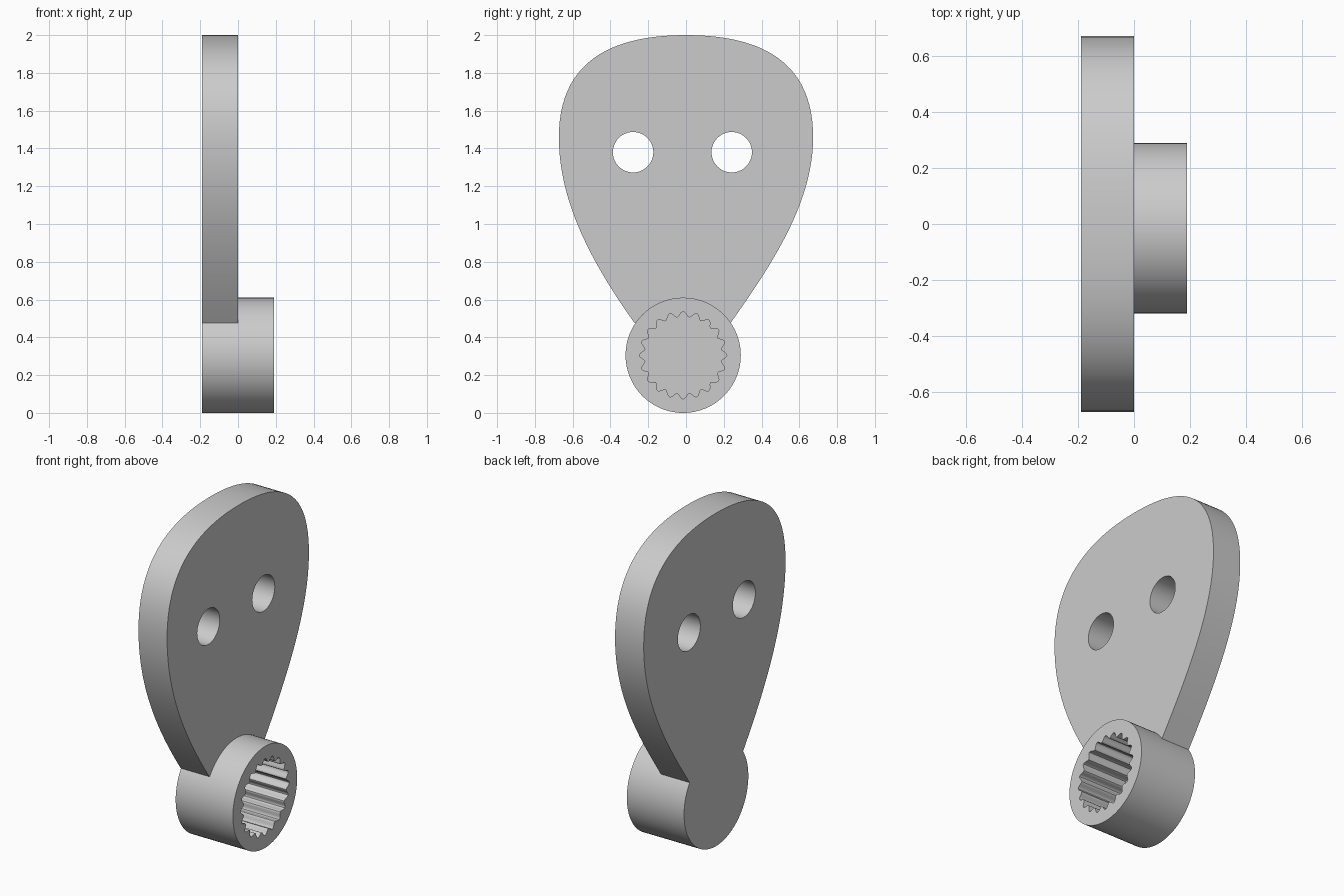
import bpy, bmesh, math
from mathutils import Vector
from mathutils.geometry import interpolate_bezier

cube = bpy.data.objects.get("Cube")
if cube:
    bpy.data.objects.remove(cube, do_unlink=True)

grey = bpy.data.materials.new("plain grey")
grey.use_nodes = True
colour = (0.6, 0.6, 0.6, 1)
grey.diffuse_color = colour
grey.node_tree.nodes["Principled BSDF"].inputs["Base Color"].default_value = colour

BACK, MID, FRONT = -0.19, 0.0, 0.19
HUB_Y, HUB_Z, HUB_R = -0.015, 0.305, 0.305


def extrude_profile(name, points, x0, x1):
    """Solid made from a (y, z) outline swept along x."""
    bm = bmesh.new()
    face = bm.faces.new([bm.verts.new((x0, y, z)) for y, z in points])
    swept = bmesh.ops.extrude_face_region(bm, geom=[face])["geom"]
    verts = [v for v in swept if isinstance(v, bmesh.types.BMVert)]
    bmesh.ops.translate(bm, verts=verts, vec=(x1 - x0, 0, 0))
    bmesh.ops.recalc_face_normals(bm, faces=bm.faces)
    mesh = bpy.data.meshes.new(name)
    bm.to_mesh(mesh)
    bm.free()
    mesh.materials.append(grey)
    obj = bpy.data.objects.new(name, mesh)
    bpy.context.collection.objects.link(obj)
    return obj


def ring(y, z, radius, count, ripple=0, teeth=0):
    """Circle outline, optionally rippled into rounded teeth."""
    points = []
    for i in range(count):
        a = math.tau * i / count
        r = radius + ripple * math.cos(teeth * a)
        points.append((y + r * math.cos(a), z + r * math.sin(a)))
    return points


def boolean(target, tool, operation):
    mod = target.modifiers.new(tool.name, 'BOOLEAN')
    mod.operation, mod.solver, mod.object = operation, 'EXACT', tool
    bpy.context.view_layer.objects.active = target
    bpy.ops.object.modifier_apply(modifier=mod.name)
    bpy.data.objects.remove(tool, do_unlink=True)


# Pear-shaped plate outline: two curves up each side
def side(foot, widest):
    s = 1 if foot > 0 else -1
    lower = interpolate_bezier(Vector((foot, 0.476)), Vector((foot + s * 0.23, 0.80)),
                               Vector((widest, 1.12)), Vector((widest, 1.46)), 24)
    upper = interpolate_bezier(Vector((widest, 1.46)), Vector((widest, 1.82)),
                               Vector((s * 0.45, 2.0)), Vector((0, 2.0)), 24)
    return [tuple(p) for p in lower + upper[1:]]


outline = side(0.236, 0.673) + side(-0.273, -0.673)[-2::-1]
lever = extrude_profile("lever_plate", outline, BACK, MID)

# Round hub joined to the foot of the plate
hub = extrude_profile("hub", ring(HUB_Y, HUB_Z, HUB_R, 96), BACK, FRONT)
boolean(lever, hub, 'UNION')

# Two bolt holes through the plate
for y in (-0.28, 0.242):
    hole = extrude_profile("bolt_hole", ring(y, 1.38, 0.107, 48), BACK - 0.1, MID + 0.1)
    boolean(lever, hole, 'DIFFERENCE')

# Blind splined socket in the hub
socket = extrude_profile("spline_socket", ring(HUB_Y, HUB_Z, 0.217, 240, 0.014, 20),
                         BACK + 0.08, FRONT + 0.1)
boolean(lever, socket, 'DIFFERENCE')

bpy.ops.object.select_all(action='DESELECT')
lever.select_set(True)
bpy.context.view_layer.objects.active = lever
bpy.ops.object.shade_smooth_by_angle(angle=math.radians(35))
